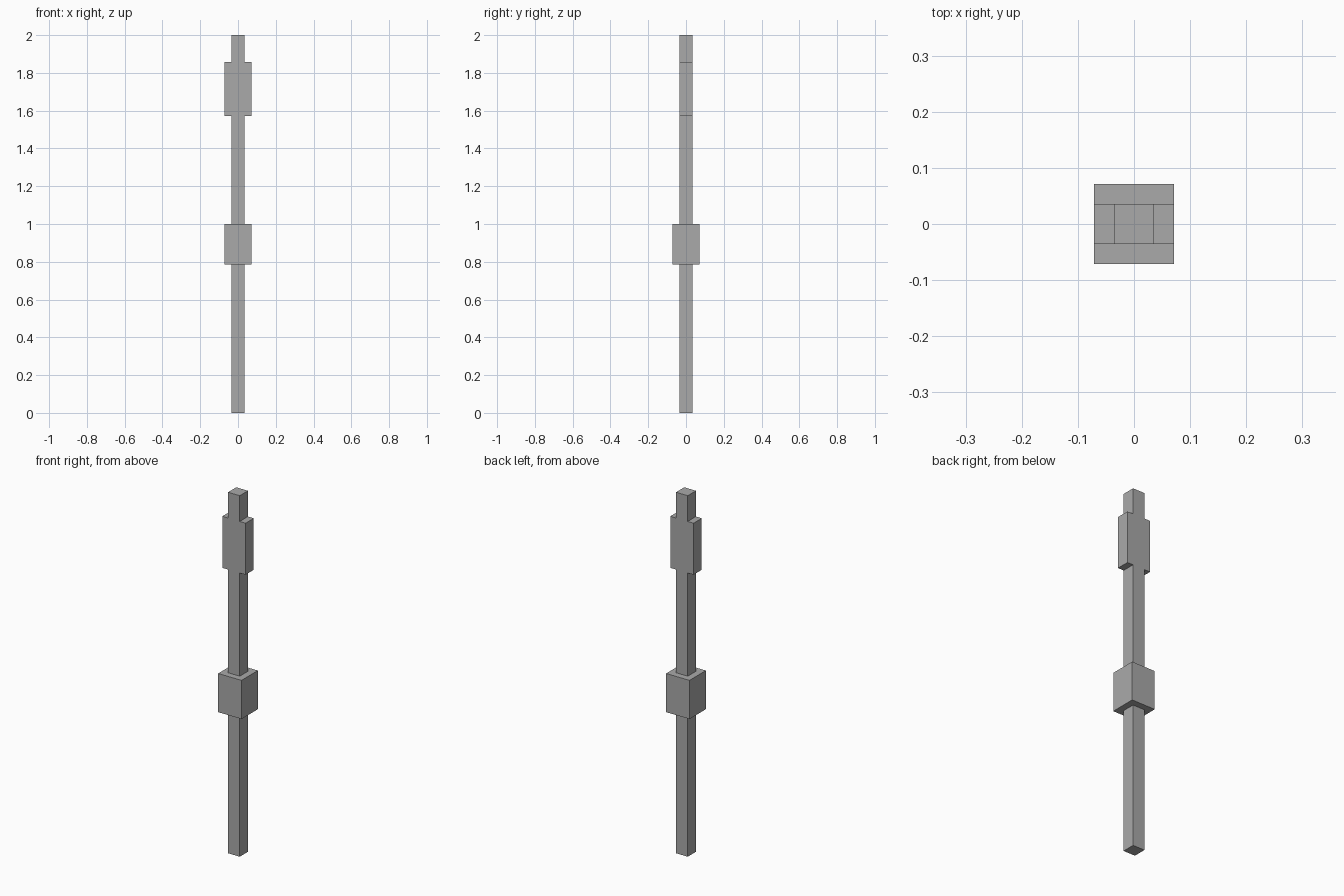
import bpy
import bmesh

cube = bpy.data.objects.get("Cube")
if cube:
    bpy.data.objects.remove(cube, do_unlink=True)

U = 1 / 28  # block module: the post is 56 modules tall

grey = bpy.data.materials.new("plain grey")
grey.use_nodes = True
colour = (0.4, 0.4, 0.4, 1)
grey.diffuse_color = colour
grey.node_tree.nodes["Principled BSDF"].inputs["Base Color"].default_value = colour


def extrude_outline(name, outline, depth):
    """Extrude a mirrored (half width, height) outline through y, in modules."""
    bm = bmesh.new()
    loop = outline + [(-x, z) for x, z in reversed(outline)]
    verts = [bm.verts.new((x * U, -depth * U / 2, z * U)) for x, z in loop]
    face = bm.faces.new(verts)
    result = bmesh.ops.extrude_face_region(bm, geom=[face])
    moved = [g for g in result["geom"] if isinstance(g, bmesh.types.BMVert)]
    bmesh.ops.translate(bm, verts=moved, vec=(0, depth * U, 0))
    bmesh.ops.recalc_face_normals(bm, faces=bm.faces)
    mesh = bpy.data.meshes.new(name)
    bm.to_mesh(mesh)
    bm.free()
    mesh.materials.append(grey)
    obj = bpy.data.objects.new(name, mesh)
    bpy.context.collection.objects.link(obj)
    return obj


# Square post, widened sideways into a flat head below its tip
extrude_outline("post_with_head",
                [(1, 0), (1, 44), (2, 44), (2, 52), (1, 52), (1, 56)], 2)

# Square collar around the middle of the post
extrude_outline("collar", [(2, 22), (2, 28)], 4)
